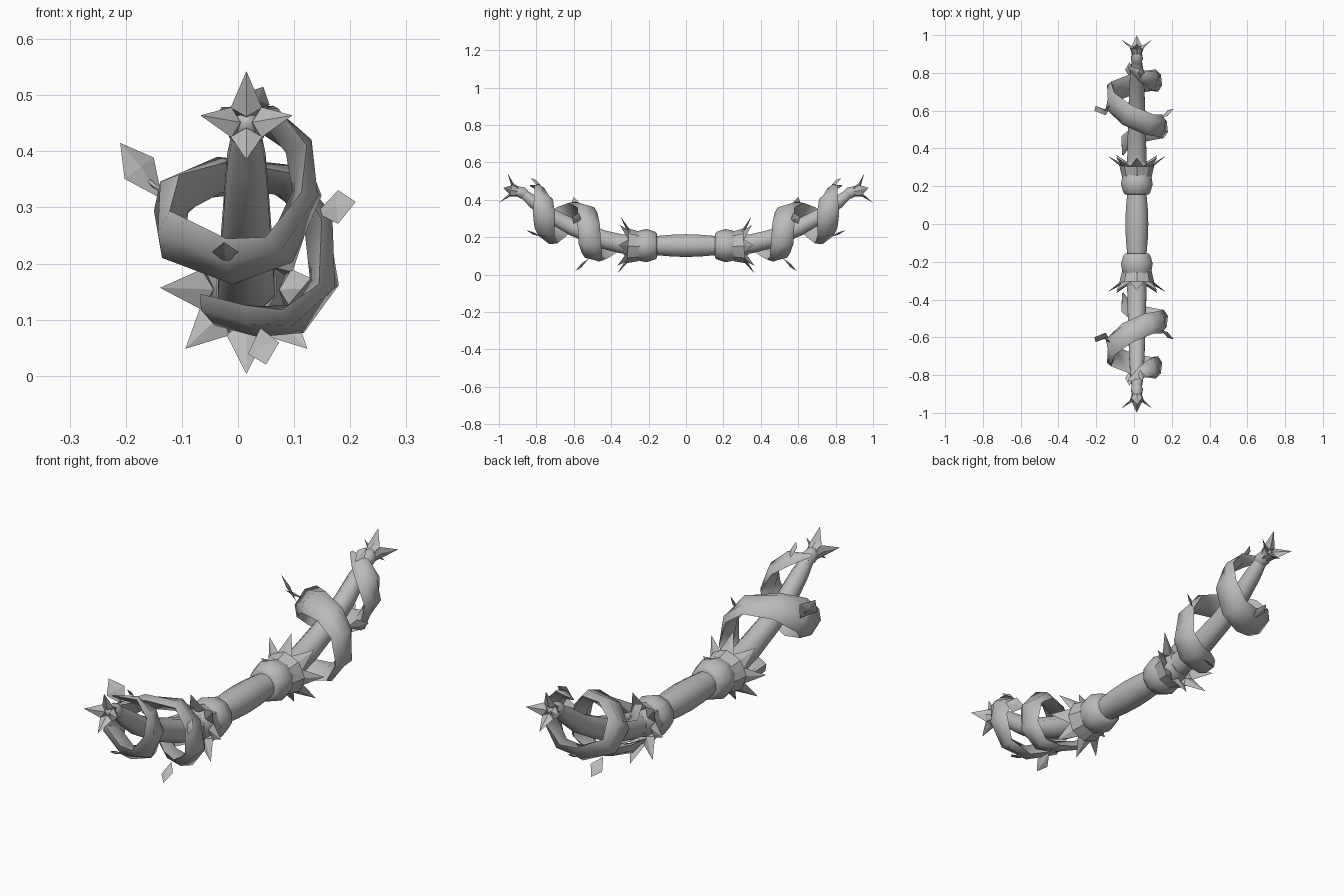
import bpy, bmesh, math
from mathutils import Vector

cube = bpy.data.objects.get("Cube")
if cube:
    bpy.data.objects.remove(cube, do_unlink=True)

AXIS_X = 0.015
grey = bpy.data.materials.new("plain grey")
grey.use_nodes = True
grey.diffuse_color = (0.5, 0.5, 0.5, 1)
grey.node_tree.nodes["Principled BSDF"].inputs["Base Color"].default_value = (0.5, 0.5, 0.5, 1)


def finish(name, bm, angle, mirror=True):
    """Turn a bmesh into an object, mirrored front to back."""
    bmesh.ops.recalc_face_normals(bm, faces=bm.faces[:])
    mesh = bpy.data.meshes.new(name)
    bm.to_mesh(mesh)
    bm.free()
    mesh.materials.append(grey)
    obj = bpy.data.objects.new(name, mesh)
    bpy.context.collection.objects.link(obj)
    if mirror:
        mod = obj.modifiers.new("Mirror", 'MIRROR')
        mod.use_axis = (False, True, False)
        mod.use_mirror_merge = False
    bpy.ops.object.select_all(action='DESELECT')
    obj.select_set(True)
    bpy.context.view_layer.objects.active = obj
    if angle:
        bpy.ops.object.shade_smooth_by_angle(angle=math.radians(angle))


def skin(bm, rings):
    """Bridge a list of equal point rings and cap both ends."""
    loops = [[bm.verts.new(p) for p in ring] for ring in rings]
    n = len(loops[0])
    for a, b in zip(loops, loops[1:]):
        for i in range(n):
            j = (i + 1) % n
            bm.faces.new((a[i], a[j], b[j], b[i]))
    bm.faces.new(loops[0])
    bm.faces.new(loops[-1])


def tangent(points, i):
    return (points[min(i + 1, len(points) - 1)] - points[max(i - 1, 0)]).normalized()


def tube(name, profile, sides, mirror=True):
    """Round tube along the spine; profile holds (y, z, radius)."""
    pts = [Vector((AXIS_X, y, z)) for y, z, r in profile]
    side = Vector((1, 0, 0))
    rings = []
    for i, p in enumerate(pts):
        up = side.cross(tangent(pts, i))
        turn = [math.tau * (k + 0.5) / sides for k in range(sides)]
        rings.append([p + profile[i][2] * (side * math.cos(a) + up * math.sin(a)) for a in turn])
    bm = bmesh.new()
    skin(bm, rings)
    finish(name, bm, 50, mirror)


def petals(name, origin, direction, count, base, belly, tip):
    """Ring of ridged pointed petals; base and belly are (along, radius, half width)."""
    origin, d = Vector(origin), Vector(direction).normalized()
    side = Vector((1, 0, 0))
    up = side.cross(d)
    bm = bmesh.new()
    for k in range(count):
        a = math.tau * k / count
        out = side * math.cos(a) + up * math.sin(a)
        across = d.cross(out)
        loops = []
        for along, radius, half in (base, belly):
            c = origin + d * along + out * radius
            section = [c + across * half, c + out * half * 0.35,
                       c - across * half, c - out * half * 0.6]
            loops.append([bm.verts.new(p) for p in section])
        point = bm.verts.new(origin + d * tip[0] + out * tip[1])
        bm.faces.new(loops[0])
        for i in range(4):
            j = (i + 1) % 4
            bm.faces.new((loops[0][i], loops[0][j], loops[1][j], loops[1][i]))
            bm.faces.new((loops[1][i], loops[1][j], point))
    finish(name, bm, 0)


# Grip, cuffs and the two curved limbs
tube("grip", [(-0.17, 0.155, 0.052), (-0.08, 0.155, 0.06), (0, 0.155, 0.063),
              (0.08, 0.155, 0.06), (0.17, 0.155, 0.052)], 12, False)
tube("cuff", [(0.155, 0.155, 0.064), (0.165, 0.155, 0.074), (0.21, 0.155, 0.089),
              (0.245, 0.155, 0.082), (0.285, 0.157, 0.067), (0.33, 0.16, 0.055)], 10)
LIMB = [(0.25, 0.155, 0.055), (0.35, 0.165, 0.055), (0.45, 0.19, 0.053), (0.6, 0.25, 0.048),
        (0.72, 0.315, 0.043), (0.81, 0.385, 0.037), (0.875, 0.437, 0.026)]
tube("limb", LIMB, 8)
tube("limb_tip", [(0.855, 0.427, 0.026), (0.875, 0.437, 0.034), (0.905, 0.447, 0.028),
                  (0.925, 0.452, 0.018), (0.933, 0.454, 0.003)], 8)

# Pointed petals on the cuffs and the star flower on each end
petals("cuff_petals", (AXIS_X, 0.23, 0.149), (0, 1, 0.06), 8,
       (0.02, 0.068, 0.03), (0.08, 0.08, 0.036), (0.13, 0.154))
petals("tip_petals", (AXIS_X, 0.88, 0.437), (0, 0.96, 0.27), 4,
       (0, 0.014, 0.018), (0.055, 0.027, 0.028), (0.1, 0.082))

# Flat vine winding around each limb: x, y, z, width scale
VINE = [(-0.06, 0.365, 0.13, 0.12), (-0.045, 0.44, 0.115, 0.75), (0.03, 0.485, 0.098, 0.95),
        (0.1, 0.505, 0.1, 1), (0.157, 0.515, 0.165, 1), (0.145, 0.52, 0.28, 1),
        (0.08, 0.525, 0.35, 1), (-0.04, 0.575, 0.355, 1.1), (-0.122, 0.64, 0.31, 1.25),
        (-0.12, 0.7, 0.245, 1.2), (-0.01, 0.745, 0.2, 1.1), (0.075, 0.76, 0.225, 1),
        (0.126, 0.76, 0.325, 1), (0.107, 0.76, 0.41, 0.9), (0.05, 0.78, 0.462, 0.65),
        (-0.03, 0.83, 0.475, 0.12)]


def limb_direction(y):
    """Direction of the limb at y, blended between its corner points."""
    pts = [Vector((0, b, z)) for b, z, r in LIMB]
    i = max(k for k in range(len(pts) - 1) if pts[k].y <= y)
    f = (y - pts[i].y) / (pts[i + 1].y - pts[i].y)
    return tangent(pts, i).lerp(tangent(pts, i + 1), f).normalized()


path = [Vector(v[:3]) for v in VINE]
rings = []
for i, p in enumerate(path):
    t = tangent(path, i)
    wide = limb_direction(p.y)
    wide = (wide - t * wide.dot(t)).normalized()
    out = wide.cross(t)
    if out.dot(p - Vector((AXIS_X, p.y, 0.16 + 0.6 * max(0, p.y - 0.45)))) < 0:
        out = -out
    s = VINE[i][3]
    shape = [(0.06, -0.006), (0.03, 0.02), (-0.03, 0.02), (-0.06, -0.006), (0, -0.03)]
    rings.append([p + s * (wide * w + out * h) for w, h in shape])
bm = bmesh.new()
skin(bm, rings)
finish("vine", bm, 60)

# Small folded leaves: stem point, tip point, half width direction
LEAVES = [((-0.135, 0.60, 0.315), (-0.21, 0.6, 0.415), (0.026, -0.025, 0.019)),
          ((-0.12, 0.63, 0.32), (-0.18, 0.585, 0.36), (0.014, 0.018, -0.014)),
          ((0.14, 0.56, 0.29), (0.21, 0.61, 0.31), (0.0, 0.015, -0.03)),
          ((0.04, 0.52, 0.085), (0.05, 0.59, 0.02), (0.028, 0.0, 0.01)),
          ((-0.02, 0.77, 0.2), (-0.025, 0.855, 0.238), (0.024, 0.0, 0.0)),
          ((0.03, 0.77, 0.47), (0.045, 0.83, 0.515), (0.018, 0.0, -0.012))]
bm = bmesh.new()
for stem, tip, half in LEAVES:
    stem, tip, half = Vector(stem), Vector(tip), Vector(half)
    mid = stem.lerp(tip, 0.55)
    lift = half.cross(tip - stem).normalized() * 0.006
    rim = [bm.verts.new(p) for p in (stem, mid + half, tip, mid - half)]
    for sign in (1, -1):
        ridge = bm.verts.new(mid + lift * sign)
        for a, b in zip(rim, rim[1:] + rim[:1]):
            bm.faces.new((a, b, ridge))
finish("leaves", bm, 0)
